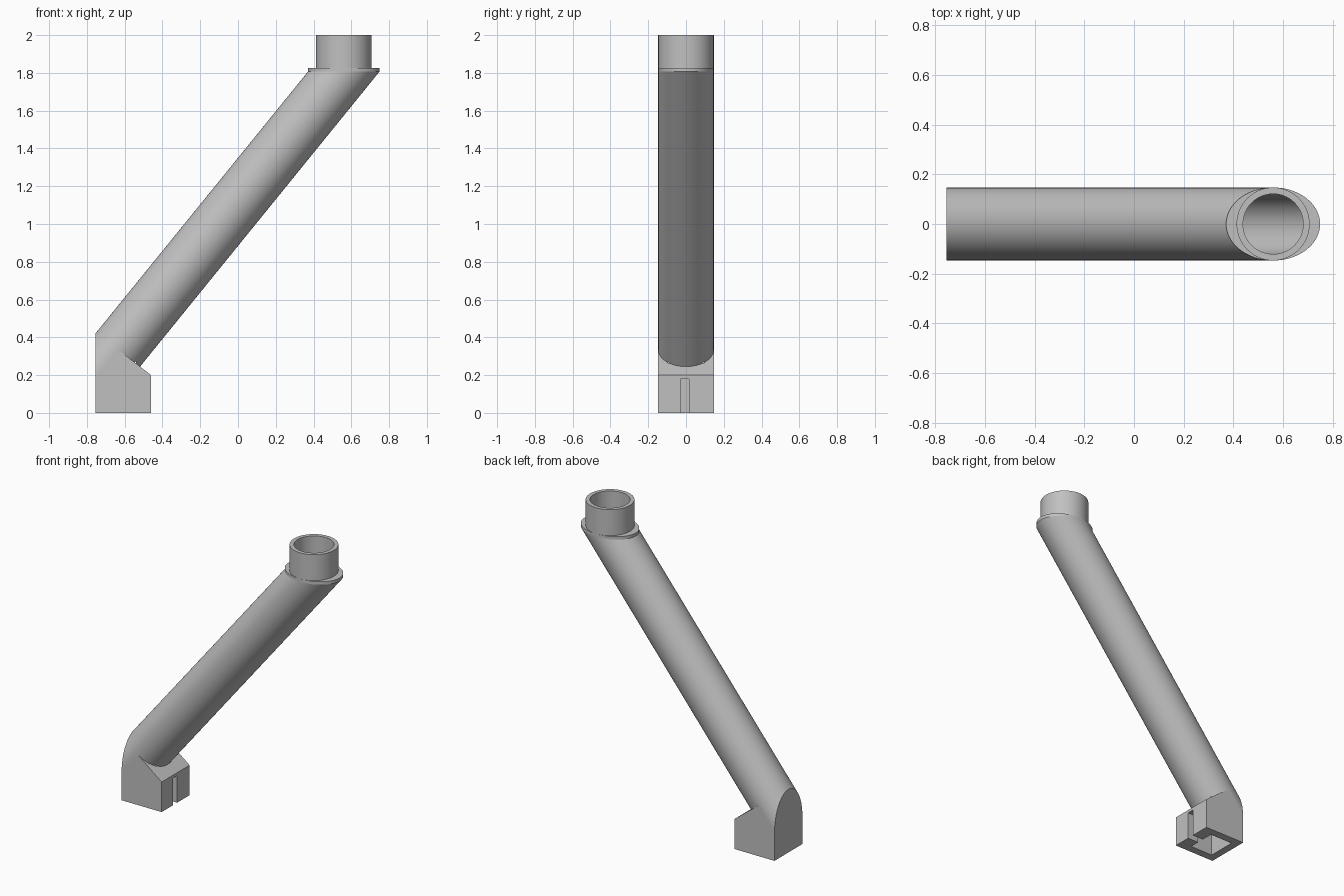
import bpy, bmesh, math
from mathutils import Vector, Matrix

cube = bpy.data.objects.get("Cube")
if cube:
    bpy.data.objects.remove(cube, do_unlink=True)

grey = bpy.data.materials.new("light grey plastic")
grey.use_nodes = True
colour = (0.53, 0.53, 0.53, 1)
grey.diffuse_color = colour
grey.node_tree.nodes["Principled BSDF"].inputs["Base Color"].default_value = colour

# Main dimensions
R, BORE = 0.147, 0.121
LEFT, RIGHT = -0.755, -0.46
TOP_X, RIM_Z = 0.56, 1.807
AXIS = Vector((1, 0, 1.232)).normalized()
TOP = Vector((TOP_X, 0, RIM_Z))
ELBOW = TOP + AXIS * ((0.335 - RIM_Z) / AXIS.z)


def make(name, bm):
    bmesh.ops.recalc_face_normals(bm, faces=bm.faces)
    mesh = bpy.data.meshes.new(name)
    bm.to_mesh(mesh)
    bm.free()
    mesh.materials.append(grey)
    ob = bpy.data.objects.new(name, mesh)
    bpy.context.collection.objects.link(ob)
    return ob


def rod(name, start, end, radius, stretch=1, trims=()):
    """Solid cylinder between two points, trimmed by (point, outward normal) planes."""
    start, end = Vector(start), Vector(end)
    bm = bmesh.new()
    span = end - start
    turn = Vector((0, 0, 1)).rotation_difference(span).to_matrix().to_4x4()
    place = Matrix.Translation((start + end) / 2) @ turn @ Matrix.Diagonal((stretch, 1, 1, 1))
    bmesh.ops.create_cone(bm, cap_ends=True, segments=96, radius1=radius, radius2=radius,
                          depth=span.length, matrix=place)
    for point, normal in trims:
        cut = bmesh.ops.bisect_plane(bm, geom=bm.verts[:] + bm.edges[:] + bm.faces[:],
                                     plane_co=point, plane_no=normal, clear_outer=True)
        rim = [e for e in cut["geom_cut"] if isinstance(e, bmesh.types.BMEdge)]
        bmesh.ops.holes_fill(bm, edges=rim)
    return make(name, bm)


def prism(name, outline, y0, y1):
    """Side outline in x, z pushed along y."""
    bm = bmesh.new()
    face = bm.faces.new([bm.verts.new((x, y0, z)) for x, z in outline])
    pushed = bmesh.ops.extrude_face_region(bm, geom=[face])["geom"]
    bmesh.ops.translate(bm, vec=(0, y1 - y0, 0),
                        verts=[v for v in pushed if isinstance(v, bmesh.types.BMVert)])
    return make(name, bm)


def block(name, x0, x1, y0, y1, z0, z1):
    return prism(name, [(x0, z0), (x1, z0), (x1, z1), (x0, z1)], y0, y1)


# Solid parts
pipe = rod("slanted_pipe", ELBOW - AXIS * 0.5, TOP + AXIS * 0.4, R,
           trims=[(TOP, (0, 0, 1)), ((LEFT, 0, 0), (-1, 0, 0)), ((0, 0, 0.02), (0, 0, -1))])
left_z = ELBOW.z + (LEFT - ELBOW.x) * AXIS.z / AXIS.x
base = prism("base_block", [(LEFT, 0), (RIGHT, 0), (RIGHT, 0.2),
                            (ELBOW.x, ELBOW.z), (LEFT, left_z)], -R, R)
flange = rod("oval_flange", (TOP_X, 0, RIM_Z), (TOP_X, 0, RIM_Z + 0.02), R, 1 / AXIS.z)
collar = rod("top_collar", (TOP_X, 0, RIM_Z + 0.01), (TOP_X, 0, 2), R)

# Cutters
bore = rod("bore_cutter", ELBOW, TOP + AXIS * 0.4, BORE)
mouth = rod("mouth_cutter", (TOP_X, 0, 1.75), (TOP_X, 0, 2.1), BORE)
socket = block("socket_cutter", -0.705, -0.54, -0.095, 0.095, -0.1, 0.3)
slot = block("slot_cutter", -0.6, RIGHT + 0.1, -0.029, 0.016, -0.1, 0.18)

# Hollow out each part and shade it
for part, cutters in ((pipe, (bore, socket, slot)), (base, (bore, socket, slot)),
                      (flange, (mouth,)), (collar, (mouth,))):
    bpy.ops.object.select_all(action="DESELECT")
    part.select_set(True)
    bpy.context.view_layer.objects.active = part
    for cutter in cutters:
        mod = part.modifiers.new("hollow", "BOOLEAN")
        mod.operation, mod.solver, mod.object = "DIFFERENCE", "EXACT", cutter
        bpy.ops.object.modifier_apply(modifier=mod.name)
    bpy.ops.object.shade_smooth_by_angle(angle=math.radians(30))

for cutter in (bore, mouth, socket, slot):
    bpy.data.objects.remove(cutter, do_unlink=True)
